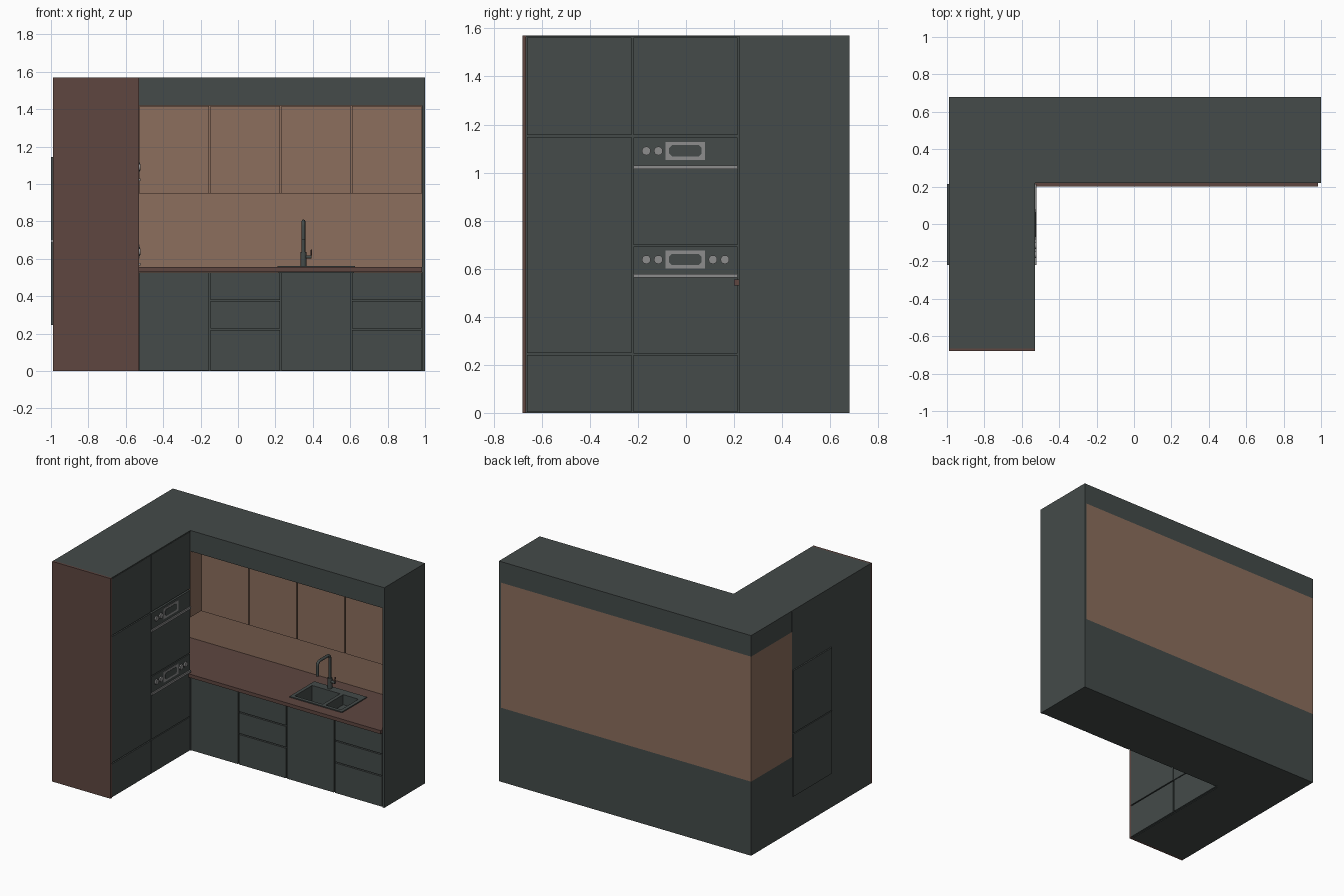
import bpy, math
from mathutils import Vector

if "Cube" in bpy.data.objects:
    bpy.data.objects.remove(bpy.data.objects["Cube"])


def material(name, rgb):
    m = bpy.data.materials.new(name)
    m.diffuse_color = (*rgb, 1)
    m.use_nodes = True
    m.node_tree.nodes["Principled BSDF"].inputs["Base Color"].default_value = m.diffuse_color
    return m


GREY = material("slate grey", (0.058, 0.070, 0.067))
WOOD = material("light wood", (0.262, 0.156, 0.109))
BROWN = material("dark brown", (0.112, 0.061, 0.051))
STEEL = material("steel", (0.27, 0.27, 0.27))


def finish(name, verts, faces, mat):
    me = bpy.data.meshes.new(name)
    me.from_pydata(verts, [], faces)
    me.materials.append(mat)
    ob = bpy.data.objects.new(name, me)
    bpy.context.collection.objects.link(ob)
    return ob


def box(name, x, y, z, mat):
    v = [(a, b, c) for a in x for b in y for c in z]
    f = [(0, 1, 3, 2), (4, 6, 7, 5), (0, 4, 5, 1), (2, 3, 7, 6), (0, 2, 6, 4), (1, 5, 7, 3)]
    return finish(name, v, f, mat)


def prism_x(name, x0, x1, outline, mat):
    """Extrude a counter-clockwise (y, z) outline along x."""
    n = len(outline)
    v = [(x0, *p) for p in outline] + [(x1, *p) for p in outline]
    f = [tuple(reversed(range(n))), tuple(range(n, 2 * n))]
    f += [(i, (i + 1) % n, n + (i + 1) % n, n + i) for i in range(n)]
    return finish(name, v, f, mat)


def disc(cy, cz, r, n=24):
    return [(cy + r * math.cos(2 * math.pi * i / n), cz + r * math.sin(2 * math.pi * i / n)) for i in range(n)]


def octagon(y0, y1, z0, z1, c):
    return [(y0 + c, z0), (y1 - c, z0), (y1, z0 + c), (y1, z1 - c),
            (y1 - c, z1), (y0 + c, z1), (y0, z1 - c), (y0, z0 + c)]


def cut(ob, cutter):
    mod = ob.modifiers.new("cut", 'BOOLEAN')
    mod.operation, mod.solver, mod.object = 'DIFFERENCE', 'EXACT', cutter
    bpy.context.view_layer.objects.active = ob
    bpy.ops.object.modifier_apply(modifier=mod.name)


def tube(name, pts, r, mat):
    cu = bpy.data.curves.new(name, 'CURVE')
    cu.dimensions, cu.bevel_depth, cu.bevel_resolution, cu.use_fill_caps = '3D', r, 3, True
    sp = cu.splines.new('POLY')
    sp.points.add(len(pts) - 1)
    for p, co in zip(sp.points, pts):
        p.co = (*co, 1)
    cu.materials.append(mat)
    ob = bpy.data.objects.new(name, cu)
    bpy.context.collection.objects.link(ob)
    return ob


L, R, INNER = -0.99, 1.0, -0.53      # left side, right side, tall unit front
FRONT, BACK, TOP = 0.22, 0.68, 1.57
G = 0.004                            # half gap between fronts

# tall unit: carcass, end panel, fronts
box("tall_carcass", (L, INNER - 0.015), (-0.665, FRONT), (0, TOP), GREY)
box("tall_end_panel", (L, INNER), (-0.68, -0.665), (0, TOP), BROWN)
box("tall_top", (L, INNER), (-0.665, FRONT), (TOP - 0.006, TOP), GREY)
for y0, y1 in ((-0.665, -0.222), (-0.222, 0.218)):
    for z0, z1 in ((0, 0.245), (0.245, 1.153), (1.153, TOP - 0.004)):
        if y0 > -0.3 and z0 == 0.245:
            continue                 # the ovens fill this opening
        box("tall_door", (INNER - 0.015, INNER), (y0 + G, y1 - G), (z0 + G, z1 - G), GREY)

# ovens: body, handle, display, knobs
for z0, z1, knobs in ((0.247, 0.693, (-0.165, -0.115, 0.112, 0.162)),
                      (0.699, 1.145, (-0.165, -0.115))):
    box("oven_body", (-1.0, INNER), (-0.219, 0.215), (z0, z1), GREY)
    box("oven_handle", (INNER, INNER + 0.008), (-0.219, 0.215), (z1 - 0.13, z1 - 0.115), STEEL)
    box("display_frame", (INNER, INNER + 0.003), (-0.085, 0.08), (z1 - 0.092, z1 - 0.017), STEEL)
    prism_x("display_glass", INNER + 0.002, INNER + 0.005,
            octagon(-0.070, 0.065, z1 - 0.078, z1 - 0.031, 0.012), GREY)
    for ky in knobs:
        prism_x("oven_knob", INNER, INNER + 0.009, disc(ky, z1 - 0.055, 0.018), STEEL)

# back run: base carcass, worktop, splash wall, soffit, end panel
base = box("base_carcass", (L, 0.985), (FRONT + 0.015, BACK), (0, 0.528), GREY)
box("corner_base", (L, INNER), (FRONT, FRONT + 0.015), (0, 0.528), GREY)
top = box("worktop", (INNER, 0.985), (0.20, 0.66), (0.53, 0.555), BROWN)
box("corner_worktop", (L + 0.015, INNER), (FRONT, 0.66), (0.53, 0.555), BROWN)
box("splash_wall", (L, 0.985), (0.66, BACK), (0.528, 1.42), WOOD)
box("left_splash", (L, L + 0.015), (FRONT, 0.66), (0.528, 0.95), WOOD)
box("soffit", (L, 0.985), (FRONT + 0.003, BACK), (1.42, TOP - 0.008), GREY)
box("soffit_top", (L, 0.985), (FRONT, BACK), (TOP - 0.008, TOP), GREY)
box("right_end_panel", (0.985, R), (FRONT, BACK), (0, TOP), GREY)

# upper cabinets: set back, with a deeper corner unit
box("upper_carcass", (INNER, 0.985), (0.355, 0.66), (0.95, 1.42), WOOD)
box("upper_corner", (L, INNER), (FRONT, 0.66), (0.95, 1.42), WOOD)

# doors and drawers
cols = (INNER, -0.15, 0.228, 0.606, 0.985)
for i in range(4):
    x = (cols[i] + G, cols[i + 1] - G)
    box("upper_door", x, (0.34, 0.355), (0.95, 1.416), WOOD)
    levels = (0, 0.222, 0.377, 0.53) if i % 2 else (0, 0.53)
    for z0, z1 in zip(levels, levels[1:]):
        box("base_front", x, (FRONT, FRONT + 0.015), (z0 + G, z1 - G), GREY)

# sink with two bowls, let into the worktop
hole = box("sink_cutter", (0.215, 0.62), (0.285, 0.555), (0.44, 0.7), GREY)
cut(base, hole)
cut(top, hole)
sink = box("sink", (0.21, 0.625), (0.28, 0.56), (0.555, 0.562), GREY)
bowl = box("sink_bowls", (0.216, 0.619), (0.286, 0.554), (0.441, 0.558), GREY)
cutters = [hole]
for x, z in (((0.235, 0.455), 0.45), ((0.48, 0.60), 0.49)):
    c = box("bowl_cutter", x, (0.305, 0.50), (z, 0.7), GREY)
    cut(sink, c)
    cut(bowl, c)
    cutters.append(c)
    xc = sum(x) / 2
    bpy.ops.mesh.primitive_cylinder_add(vertices=20, radius=0.018, depth=0.004, location=(xc, 0.40, z + 0.002))
    drain = bpy.context.object
    drain.name = "sink_drain"
    drain.data.materials.append(GREY)
for c in cutters:
    bpy.data.objects.remove(c)

# tap: base, bent spout, side lever
fx, fy = 0.35, 0.535
tube("tap_base", [(fx, fy, 0.56), (fx, fy, 0.635)], 0.016, GREY)
arc = [(fx, fy - 0.025 + 0.025 * math.cos(a), 0.775 + 0.025 * math.sin(a))
       for a in (math.pi / 2 * i / 5 for i in range(6))]
arc2 = [(fx, fy - 0.115 - 0.025 * math.sin(a), 0.775 + 0.025 * math.cos(a))
        for a in (math.pi / 2 * i / 5 for i in range(6))]
tube("tap_spout", [(fx, fy, 0.6)] + arc + arc2 + [(fx, fy - 0.14, 0.70)], 0.010, GREY)
tube("tap_lever_joint", [(fx, fy, 0.61), (fx + 0.042, fy, 0.61)], 0.009, GREY)
tube("tap_lever", [(fx + 0.040, fy, 0.61), (fx + 0.043, fy, 0.65)], 0.004, BROWN)
